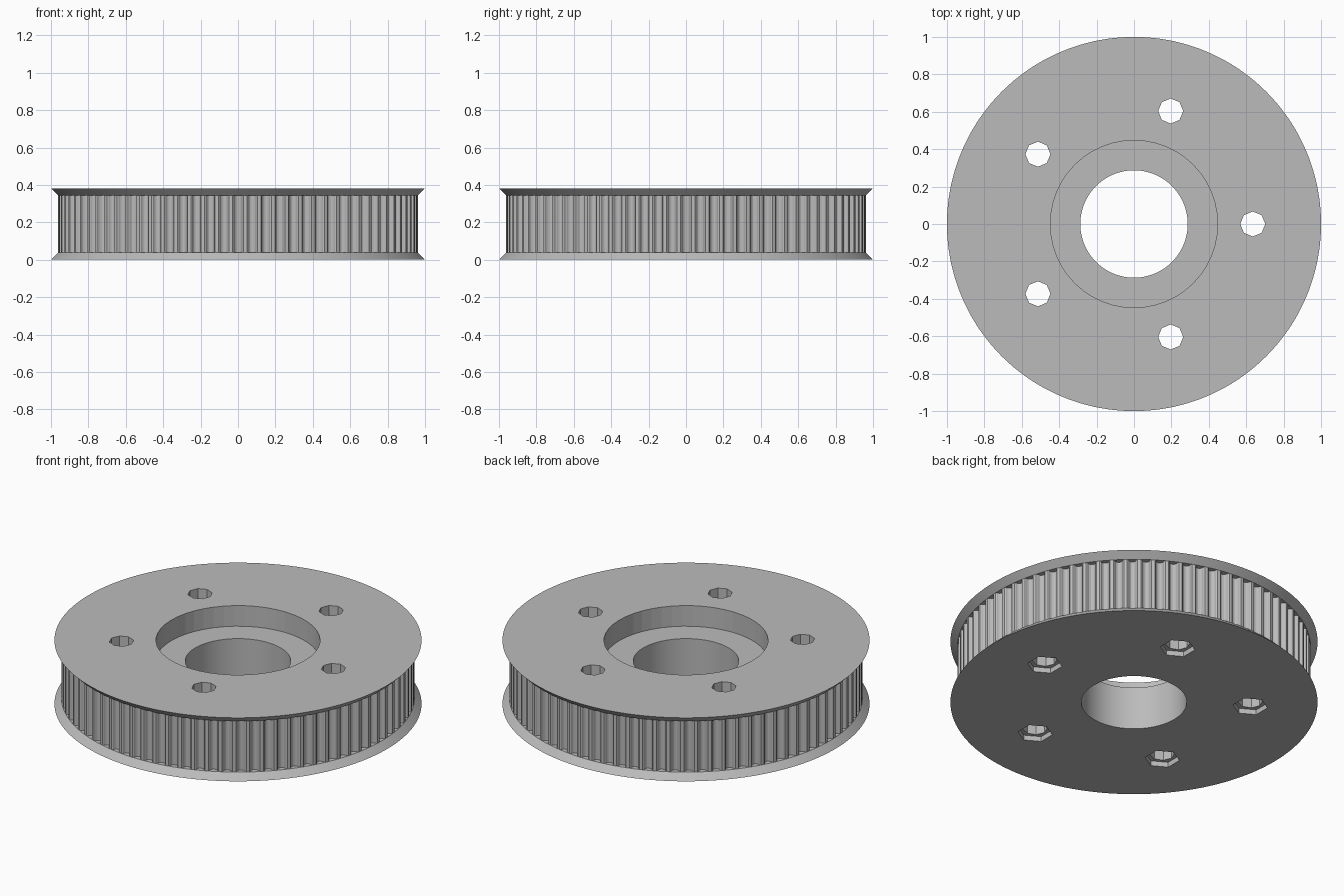
import bpy, bmesh, math

old = bpy.data.objects.get("Cube")
if old:
    bpy.data.objects.remove(old, do_unlink=True)

TEETH = 80
HEIGHT = 0.382
FLANGE_H = 0.038
FLANGE_R = 1.0
BELT_R = 0.962
# Half a belt groove: (sideways offset, depth)
GROOVE = [(0.0285, 0), (0.0229, 0.005), (0.0209, 0.013),
          (0.0172, 0.0206), (0.0095, 0.027), (0, 0.0292)]

metal = bpy.data.materials.new("grey metal")
metal.use_nodes = True
GREY = (0.5, 0.5, 0.5, 1)
metal.diffuse_color = GREY
metal.node_tree.nodes["Principled BSDF"].inputs["Base Color"].default_value = GREY


def make_object(name, bm):
    bmesh.ops.recalc_face_normals(bm, faces=bm.faces)
    mesh = bpy.data.meshes.new(name)
    bm.to_mesh(mesh)
    bm.free()
    mesh.materials.append(metal)
    obj = bpy.data.objects.new(name, mesh)
    bpy.context.collection.objects.link(obj)
    return obj


def prism(bm, x, y, radius, sides, z0, z1, turn=0.0):
    """Add a capped upright prism to the mesh."""
    ends = []
    for z in (z0, z1):
        ends.append([bm.verts.new((x + radius * math.cos(turn + math.tau * i / sides),
                                   y + radius * math.sin(turn + math.tau * i / sides), z))
                     for i in range(sides)])
        bm.faces.new(ends[-1])
    for i in range(sides):
        j = (i + 1) % sides
        bm.faces.new((ends[0][i], ends[0][j], ends[1][j], ends[1][i]))


# Groove outline repeated around the rim as (angle, depth)
full_groove = [(-s, d) for s, d in GROOVE] + [(s, d) for s, d in reversed(GROOVE[:-1])]
outline = [(math.tau * t / TEETH + s / BELT_R, d)
           for t in range(TEETH) for s, d in full_groove]

# Pulley wheel: conical flanges above and below a toothed belt track
bm = bmesh.new()
levels = [(FLANGE_R, 0, 0), (BELT_R + 0.0005, FLANGE_H, 0), (BELT_R, FLANGE_H, 1),
          (BELT_R, HEIGHT - FLANGE_H, 1), (BELT_R + 0.0005, HEIGHT - FLANGE_H, 0),
          (FLANGE_R, HEIGHT, 0)]
rings = []
for radius, z, toothed in levels:
    rings.append([bm.verts.new(((radius - d * toothed) * math.cos(a),
                                (radius - d * toothed) * math.sin(a), z))
                  for a, d in outline])
for low, high in zip(rings, rings[1:]):
    for i in range(len(low)):
        j = (i + 1) % len(low)
        bm.faces.new((low[i], low[j], high[j], high[i]))
bm.faces.new(rings[0])
bm.faces.new(rings[-1])
wheel = make_object("pulley_wheel", bm)


def cut(name, bm):
    """Subtract a cutter from the wheel and discard it."""
    cutter = make_object(name, bm)
    cutter.hide_render = True
    mod = wheel.modifiers.new(name, 'BOOLEAN')
    mod.operation = 'DIFFERENCE'
    mod.solver = 'EXACT'
    mod.object = cutter
    bpy.ops.object.select_all(action='DESELECT')
    wheel.select_set(True)
    bpy.context.view_layer.objects.active = wheel
    bpy.ops.object.modifier_apply(modifier=name)
    bpy.data.objects.remove(cutter, do_unlink=True)


# Centre bore and the wider bearing seat in the top
bm = bmesh.new()
prism(bm, 0, 0, 0.287, 100, -0.1, 0.5)
cut("centre_bore", bm)
bm = bmesh.new()
prism(bm, 0, 0, 0.447, 48, 0.258, 0.5)
cut("bearing_seat", bm)

# Five bolt holes, each with a shallow hexagonal nut recess underneath
bolts = bmesh.new()
nuts = bmesh.new()
for k in range(5):
    a = math.tau * k / 5
    x, y = 0.635 * math.cos(a), 0.635 * math.sin(a)
    prism(bolts, x, y, 0.067, 8, -0.1, 0.5)
    prism(nuts, x, y, 0.095, 6, -0.1, 0.03, math.radians(30))
cut("bolt_holes", bolts)
cut("nut_recesses", nuts)

bpy.ops.object.shade_smooth_by_angle(angle=math.radians(5))
